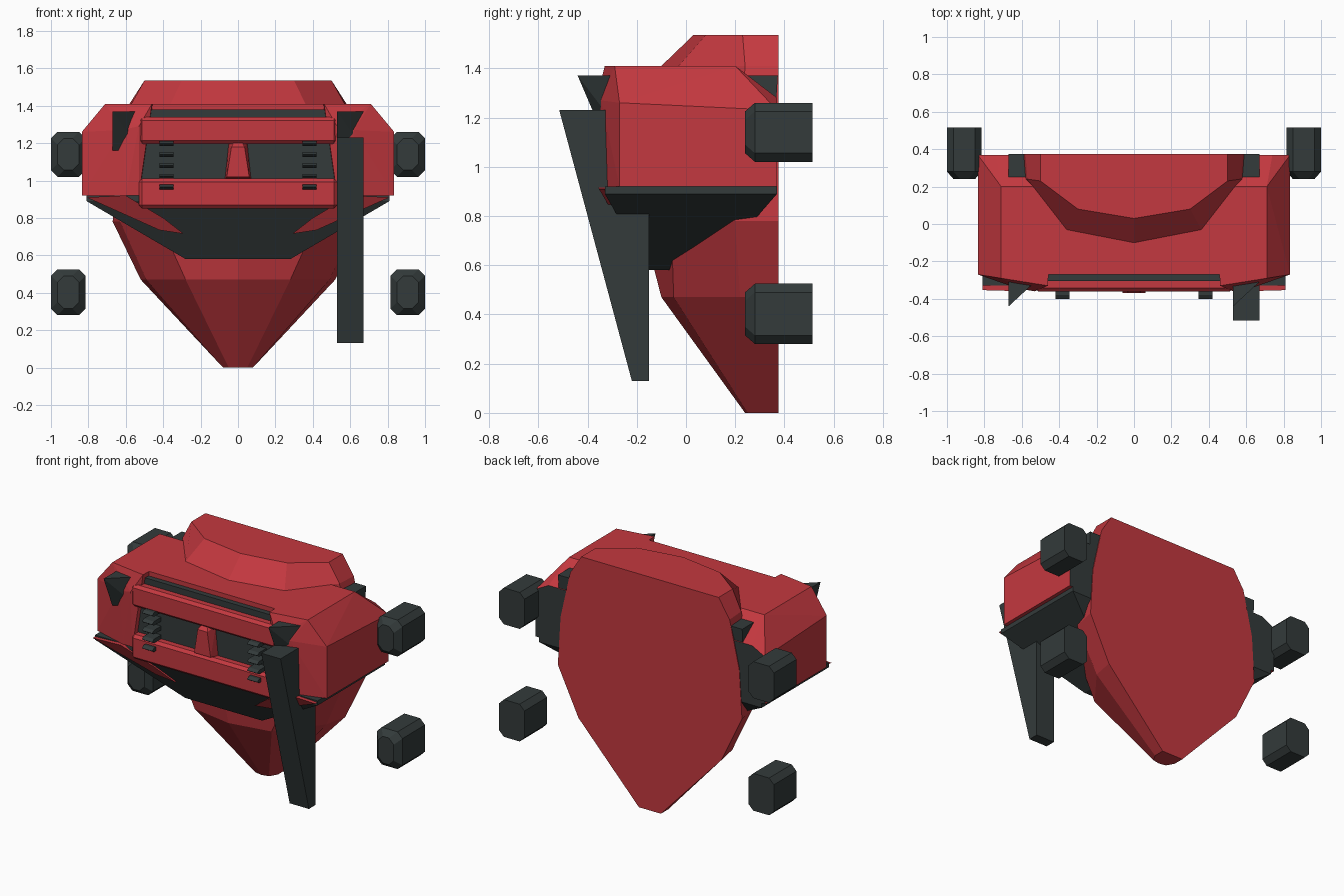
import bpy, bmesh
from mathutils import Vector

cube = bpy.data.objects.get("Cube")
if cube:
    bpy.data.objects.remove(cube, do_unlink=True)


def material(name, color):
    m = bpy.data.materials.new(name)
    m.diffuse_color = color
    m.use_nodes = True
    m.node_tree.nodes["Principled BSDF"].inputs["Base Color"].default_value = color
    return m


RED = material("red_shell", (0.55, 0.04, 0.05, 1))
DARK = material("dark_rubber", (0.033, 0.043, 0.043, 1))


def finish(name, bm, mat, mirror=False):
    bmesh.ops.recalc_face_normals(bm, faces=bm.faces[:])
    mesh = bpy.data.meshes.new(name)
    bm.to_mesh(mesh)
    bm.free()
    mesh.materials.append(mat)
    ob = bpy.data.objects.new(name, mesh)
    bpy.context.collection.objects.link(ob)
    if mirror:
        ob.modifiers.new("mirror", "MIRROR").use_clip = False
    return ob


def hull(name, points, mat, mirror=False):
    """Convex solid around a handful of corner points."""
    bm = bmesh.new()
    verts = [bm.verts.new(p) for p in points]
    res = bmesh.ops.convex_hull(bm, input=verts)
    spare = {v for v in res["geom_interior"] + res["geom_unused"]
             if isinstance(v, bmesh.types.BMVert)}
    bmesh.ops.delete(bm, geom=list(spare), context="VERTS")
    bmesh.ops.dissolve_limit(bm, angle_limit=0.02, verts=bm.verts[:], edges=bm.edges[:])
    return finish(name, bm, mat, mirror)


def box(name, lo, hi, mat, bevel=0.0, mirror=False):
    bm = bmesh.new()
    bmesh.ops.create_cube(bm, size=1)
    lo, hi = Vector(lo), Vector(hi)
    for v in bm.verts:
        v.co = (lo + hi) / 2 + v.co * (hi - lo)
    if bevel:
        bmesh.ops.bevel(bm, geom=bm.edges[:], offset=bevel, segments=1, affect="EDGES")
    return finish(name, bm, mat, mirror)


def loft(name, rings, mat):
    bm = bmesh.new()
    loops = [[bm.verts.new(p) for p in ring] for ring in rings]
    n = len(loops[0])
    for a, b in zip(loops, loops[1:]):
        for i in range(n):
            bm.faces.new((a[i], a[(i + 1) % n], b[(i + 1) % n], b[i]))
    bm.faces.new(loops[0])
    bm.faces.new(loops[-1])
    return finish(name, bm, mat)


BACK = 0.375

# Main body: half sections (back width, side corner, front corner, nose depth)
sections = [
    (0.0, 0.08, (0.08, 0.30), (0.05, 0.25), 0.24),
    (0.47, 0.52, (0.49, 0.22), (0.28, -0.05), -0.10),
    (0.78, 0.67, (0.63, 0.20), (0.42, -0.06), -0.18),
    (1.10, 0.65, (0.64, 0.22), (0.40, -0.05), -0.16),
    (1.41, 0.58, (0.57, 0.24), (0.36, -0.03), -0.10),
    (1.535, 0.50, (0.50, 0.23), (0.30, 0.08), 0.03),
]
rings = []
for z, w, side, front, nose in sections:
    half = [(w, BACK), side, front]
    ring = half + [(0, nose)] + [(-x, y) for x, y in reversed(half)]
    rings.append([(x, y, z) for x, y in ring])
loft("body", rings, RED)

# Side cheeks of the head, with dark backs
cheeks = hull("cheek", [
    (0.46, -0.33, 1.41), (0.71, -0.29, 1.41), (0.71, 0.20, 1.41), (0.44, 0.20, 1.41),
    (0.44, 0.37, 1.28), (0.74, 0.37, 1.28), (0.835, 0.37, 1.23),
    (0.835, -0.27, 1.26), (0.835, -0.27, 0.92), (0.835, 0.37, 0.92),
    (0.53, -0.36, 1.29), (0.62, -0.345, 1.27), (0.60, -0.34, 0.92),
    (0.53, -0.34, 0.92), (0.53, 0.37, 0.92)], RED, mirror=True)
cheeks.data.materials.append(DARK)
for poly in cheeks.data.polygons:
    if poly.normal.y > 0.95:
        poly.material_index = 1

# Head top and dark face recess
box("head_top", (-0.47, -0.27, 1.2), (0.47, 0.2, 1.41), RED)
box("face_recess", (-0.54, -0.305, 0.87), (0.54, 0.1, 1.38), DARK)

# Horizontal face bars
box("upper_bar", (-0.53, -0.36, 1.195), (0.53, -0.25, 1.34), RED, 0.018)
box("lower_bar", (-0.53, -0.36, 0.85), (0.53, -0.25, 1.01), RED, 0.018)

# Nose wedge
hull("nose", [(s * x, y, z) for s in (-1, 1) for x, y, z in (
    (0.07, -0.30, 1.01), (0.06, -0.37, 1.02), (0.035, -0.37, 1.18),
    (0.05, -0.30, 1.20), (0.02, -0.34, 1.21))], RED)

# Small studs on each side of the face
for i in range(5):
    z = 1.197 - i * 0.058
    hull("stud_%d" % (i + 1), [(x, y, z + h) for x in (0.345, 0.42) for y, h in (
        (-0.29, 0.013), (-0.38, 0.013), (-0.40, 0), (-0.38, -0.013), (-0.29, -0.013))],
        DARK, mirror=True)


# Jaw tapering down and back
def jaw_y(z):
    return -0.33 + (0.89 - z) * 0.58


jaw = []
for s in (-1, 1):
    for x, z in ((0.81, 0.92), (0.81, 0.89), (0.28, 0.58)):
        jaw += [(s * x, jaw_y(min(z, 0.89)), z), (s * x, 0.37 if z > 0.8 else 0.1, z)]
hull("jaw", jaw, DARK)

# Red trim on the jaw front
trim = ((0.81, 0.91), (0.42, 0.735), (0.29, 0.715), (0.40, 0.80), (0.52, 0.86), (0.6, 0.92))
hull("jaw_trim", [(x, jaw_y(z) + d, z) for x, z in trim for d in (-0.012, 0.03)],
     RED, mirror=True)

# Shoulder beams through the head with slanted front ends
for name, x in (("right_beam", -0.67), ("left_beam", 0.53)):
    hull(name, [(x, -0.44, 1.37), (x + 0.14, -0.31, 1.37), (x, -0.35, 1.16),
                (x + 0.14, -0.28, 1.16), (x, 0.373, 1.37), (x + 0.14, 0.373, 1.37),
                (x, 0.36, 1.16), (x + 0.14, 0.36, 1.16)], DARK)

# Long hanging blade on one side
hull("hanging_blade", [(x, y, z) for x in (0.53, 0.67) for y, z in (
    (-0.515, 1.23), (-0.15, 1.23), (-0.15, 0.13), (-0.22, 0.13))], DARK)


# Chamfered side pads
def pad(name, z0, z1):
    x0, x1, pts = 0.815, 1.0, []
    for y, inset in ((0.24, 0.035), (0.28, 0), (0.515, 0)):
        a, b, c, d = x0 + inset, x1 - inset, z0 + inset, z1 - inset
        k = 0.035
        for x, kx in ((a, k), (b, -k)):
            for z, kz in ((c, k), (d, -k)):
                pts += [(x + kx, y, z), (x, y, z + kz)]
    hull(name, pts, DARK, mirror=True)


pad("upper_pad", 1.02, 1.26)
pad("lower_pad", 0.28, 0.525)
